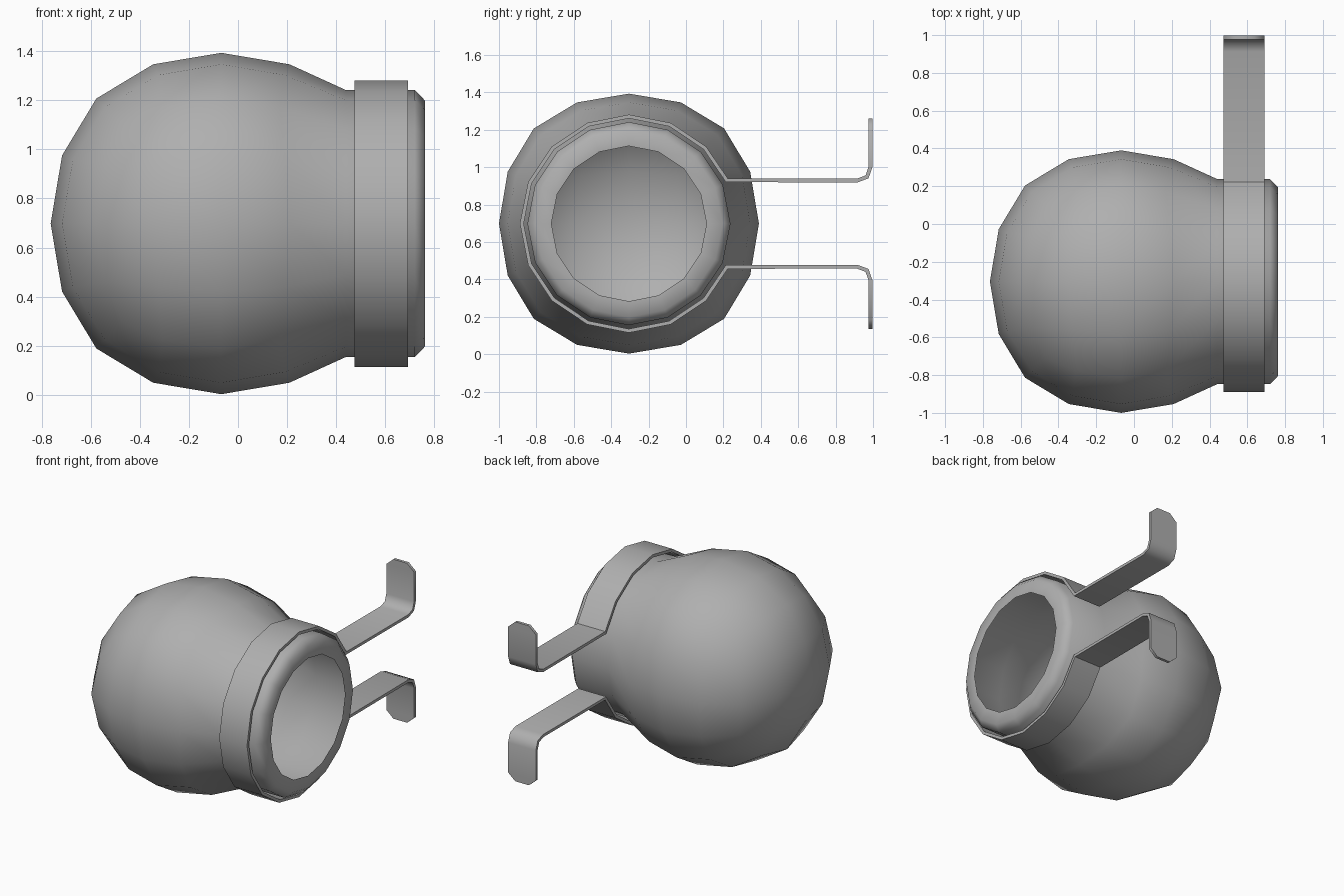
import bpy, bmesh
from math import cos, sin, atan2, pi, radians
from mathutils import Vector

if "Cube" in bpy.data.objects:
    bpy.data.objects.remove(bpy.data.objects["Cube"])

CX, CY, CZ = -0.068, -0.305, 0.698   # centre of the round body

grey = bpy.data.materials.new("dark_grey")
grey.diffuse_color = (0.43, 0.43, 0.43, 1)
grey.use_nodes = True
grey.node_tree.nodes["Principled BSDF"].inputs["Base Color"].default_value = grey.diffuse_color


def add_object(name, bm):
    mesh = bpy.data.meshes.new(name)
    bm.to_mesh(mesh)
    bm.free()
    mesh.materials.append(grey)
    ob = bpy.data.objects.new(name, mesh)
    bpy.context.collection.objects.link(ob)
    bpy.ops.object.select_all(action='DESELECT')
    ob.select_set(True)
    bpy.context.view_layer.objects.active = ob
    return ob


# Round body: a cube smoothed into a low-poly ball
bm = bmesh.new()
bmesh.ops.create_cube(bm, size=1.582)
globe = add_object("hollow_globe", bm)
sub = globe.modifiers.new("round", 'SUBSURF')
sub.levels = sub.render_levels = 2
sub.use_limit_surface = False
bpy.ops.object.modifier_apply(modifier="round")

# Neck: open the +x side and draw its rim out in rings (x, radius)
bm = bmesh.new()
bm.from_mesh(globe.data)
opening = []
for f in bm.faces:
    c = f.calc_center_median()
    if c.x > max(abs(c.y), abs(c.z)):
        opening.append(f)
bmesh.ops.delete(bm, geom=opening, context='FACES')
bmesh.ops.translate(bm, verts=bm.verts, vec=(CX, CY, CZ))


def set_ring(verts, x, r):
    for v in verts:
        a = round(atan2(v.co.z - CZ, v.co.y - CY) / (pi / 8)) * pi / 8
        v.co = Vector((x, CY + r * cos(a), CZ + r * sin(a)))


edges = [e for e in bm.edges if e.is_boundary]
set_ring({v for e in edges for v in e.verts}, 0.44, 0.543)
for x, r in [(0.72, 0.543), (0.762, 0.50), (0.76, 0.415)]:
    new = bmesh.ops.extrude_edge_only(bm, edges=edges)["geom"]
    edges = [g for g in new if isinstance(g, bmesh.types.BMEdge)]
    set_ring([g for g in new if isinstance(g, bmesh.types.BMVert)], x, r)
bmesh.ops.recalc_face_normals(bm, faces=bm.faces)
bm.to_mesh(globe.data)
bm.free()
bpy.ops.object.shade_smooth()

# Clamp strap: one strip from the upper tab, round the neck, to the lower tab
X0, X1, R = 0.475, 0.692, 0.573
# arm points: (y, height above axis, inset of the strip's corners)
arm = [(0.987, 0.563, 0.055), (0.987, 0.515, 0), (0.987, 0.305, 0),
       (0.968, 0.25, 0), (0.915, 0.23, 0), (0.218, 0.232, 0)]
arc = [(CY + R * cos(k * pi / 8), R * sin(k * pi / 8), 0) for k in range(2, 15)]
path = arm + arc + [(y, -h, i) for y, h, i in reversed(arm)]
bm = bmesh.new()
rows = [[bm.verts.new((x, y, CZ + h)) for x in (X0 + i, X1 - i)] for y, h, i in path]
for a, b in zip(rows, rows[1:]):
    bm.faces.new((a[0], a[1], b[1], b[0]))
bmesh.ops.recalc_face_normals(bm, faces=bm.faces)
strap = add_object("clamp_strap", bm)
sol = strap.modifiers.new("thickness", 'SOLIDIFY')
sol.thickness = 0.02
sol.offset = 0
sol.use_even_offset = True
bpy.ops.object.modifier_apply(modifier="thickness")
bpy.ops.object.shade_smooth_by_angle(angle=radians(53))
